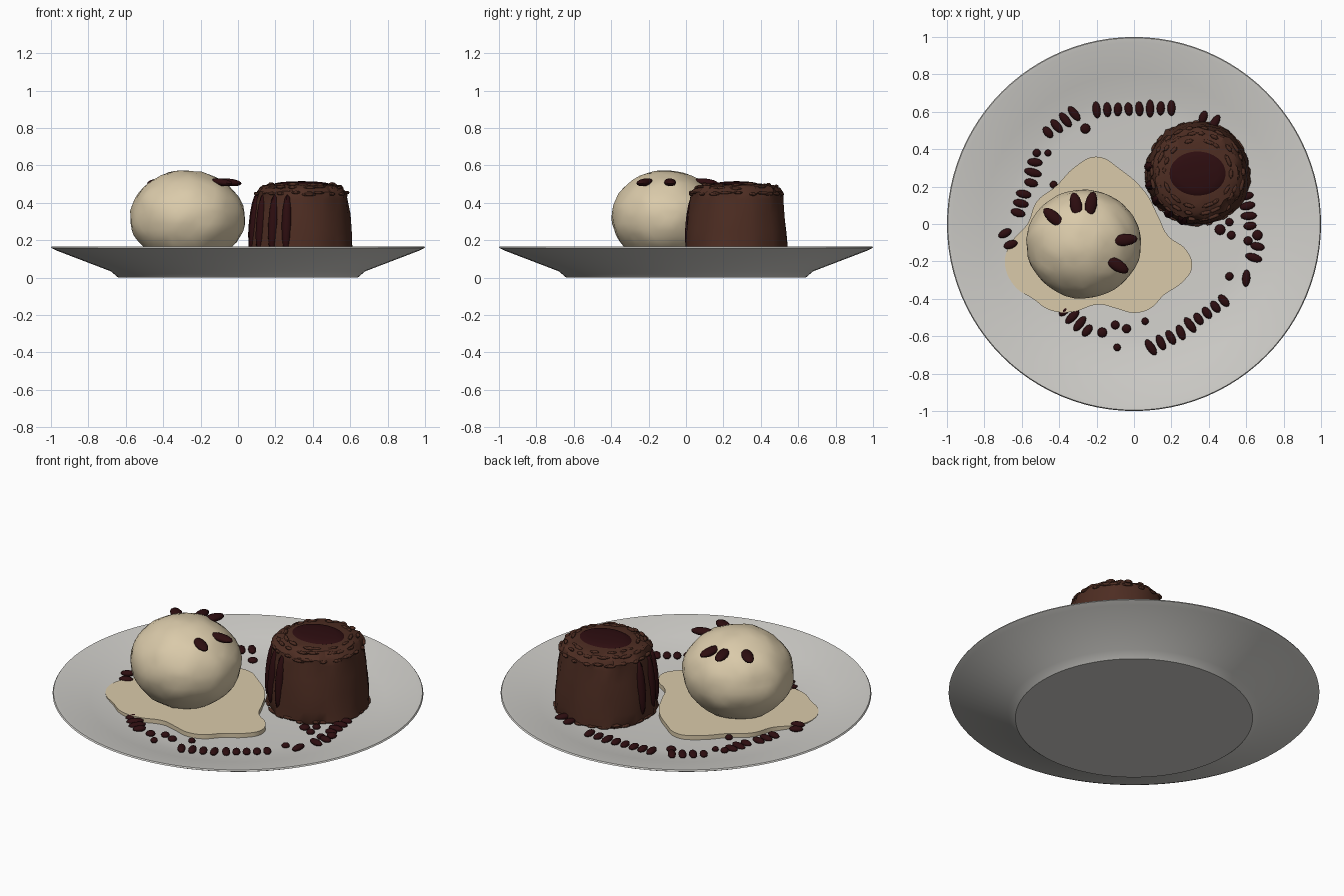
import bpy, bmesh, math, random
from mathutils import Vector, Matrix, noise

cube = bpy.data.objects.get("Cube")
if cube:
    bpy.data.objects.remove(cube, do_unlink=True)
rng = random.Random(4)


def material(name, color):
    m = bpy.data.materials.new(name)
    m.use_nodes = True
    m.diffuse_color = (*color, 1)
    m.node_tree.nodes["Principled BSDF"].inputs["Base Color"].default_value = (*color, 1)
    return m


china = material("white china", (.63, .62, .59))
cream = material("vanilla cream", (.70, .59, .40))
brown = material("chocolate sponge", (.075, .026, .016))
dark = material("dark chocolate", (.026, .004, .005))


def finish(name, bm, mat, angle=None):
    bmesh.ops.recalc_face_normals(bm, faces=bm.faces)
    mesh = bpy.data.meshes.new(name)
    bm.to_mesh(mesh)
    bm.free()
    mesh.materials.append(mat)
    ob = bpy.data.objects.new(name, mesh)
    bpy.context.collection.objects.link(ob)
    if angle:
        bpy.ops.object.select_all(action='DESELECT')
        ob.select_set(True)
        bpy.context.view_layer.objects.active = ob
        bpy.ops.object.shade_smooth_by_angle(angle=math.radians(angle))
    return ob


def lathe(profile, segments, centre=(0, 0)):
    """Revolve (radius, height) points; zero-radius ends close to a pole."""
    bm = bmesh.new()
    rings = []
    for r, z in profile:
        n = segments if r else 1
        rings.append([bm.verts.new((centre[0] + r * math.cos(math.tau * i / n),
                                    centre[1] + r * math.sin(math.tau * i / n), z)) for i in range(n)])
    for a, b in zip(rings, rings[1:]):
        for i in range(segments):
            j = (i + 1) % segments
            quad = [a[i % len(a)], a[j % len(a)], b[j % len(b)], b[i % len(b)]]
            bm.faces.new(list(dict.fromkeys(quad)))
    return bm


def add_ellipsoid(bm, place, size, yaw=0, pitch=0, segments=12):
    """Ellipsoid whose x axis is turned by yaw, then raised by pitch."""
    m = (Matrix.Translation(place) @ Matrix.Rotation(yaw, 4, 'Z')
         @ Matrix.Rotation(-pitch, 4, 'Y') @ Matrix.Diagonal((*size, 1)))
    bmesh.ops.create_uvsphere(bm, u_segments=segments, v_segments=8, radius=1, matrix=m)


# Plate
FLOOR = .085
finish("plate", lathe([(0, 0), (.64, 0), (.68, .034), (.97, .145), (1, .16), (.995, .168),
                       (.97, .165), (.8, .125), (.68, .098), (.58, FLOOR), (0, FLOOR)], 96), china, 25)


def surface(x, y):
    return FLOOR + max(0, math.hypot(x, y) - .58) * .19


# Melted cream puddle
outline = [(-.2, .36), (-.07, .29), (.06, .17), (.13, .04), (.18, -.06), (.28, -.14), (.31, -.23),
           (.26, -.31), (.16, -.38), (.09, -.45), (0, -.475), (-.1, -.45), (-.19, -.43), (-.33, -.47),
           (-.45, -.46), (-.54, -.4), (-.64, -.33), (-.69, -.2), (-.65, -.09), (-.57, 0),
           (-.52, .12), (-.42, .2), (-.31, .31)]
curve = bpy.data.curves.new("puddle", 'CURVE')
curve.dimensions, curve.fill_mode, curve.extrude, curve.resolution_u = '2D', 'BOTH', .014, 6
spline = curve.splines.new('BEZIER')
spline.bezier_points.add(len(outline) - 1)
for point, (x, y) in zip(spline.bezier_points, outline):
    point.co = (x, y, 0)
    point.handle_left_type = point.handle_right_type = 'AUTO'
spline.use_cyclic_u = True
curve.materials.append(cream)
puddle = bpy.data.objects.new("cream_puddle", curve)
puddle.location.z = .096
bpy.context.collection.objects.link(puddle)

# Ice cream scoop with an uneven, lumpy skin
scoop = Vector((-.27, -.107, .322))
bm = bmesh.new()
bmesh.ops.create_icosphere(bm, subdivisions=4, radius=1)
for v in bm.verts:
    lump = noise.noise(v.co * 2.5) * .025 + noise.noise(v.co * 7) * .018
    if v.co.z > .75:
        lump += noise.noise(v.co * 14) * .03
    d = v.co * (1 + lump)
    v.co = scoop + Vector((d.x * .307, d.y * .29, d.z * .25))
finish("ice_cream_scoop", bm, cream, 40)

# Seed-shaped chocolate chips fanned around the top of the scoop
bm = bmesh.new()
for x, y in [(-.43, .035), (-.31, .1), (-.23, .105), (-.05, -.085), (-.09, -.22)]:
    yaw = math.atan2(y - scoop.y, x - scoop.x)
    add_ellipsoid(bm, (x, y, .51), (.07, .032, .02), yaw, -.1)
finish("chocolate_chips", bm, dark, 40)

# Chocolate pudding: tapered body with a rough crust
cake = Vector((.34, .27, 0))
bm = lathe([(.26, FLOOR), (.278, .1), (.275, .16), (.268, .25), (.258, .34), (.248, .42), (.243, .455),
            (.225, .475), (.205, .488), (.17, .497), (.13, .5), (0, .5)], 40, cake.xy)
for v in bm.verts:
    out = Vector((v.co.x - cake.x, v.co.y - cake.y, 0))
    rough = .012 if v.co.z > .44 or v.co.z < .12 else .004
    v.co += out.normalized() * rng.uniform(-rough, rough)
    if .45 < v.co.z < .495:
        v.co.z += rng.uniform(-.008, .008)
finish("pudding_body", bm, brown, 30)

# Ragged flakes of crust around the shoulder and foot
bm = bmesh.new()
for radius, z, count in [(.245, .45, 22), (.215, .482, 18), (.178, .497, 14), (.272, .1, 24)]:
    for i in range(count):
        a = math.tau * (i + rng.uniform(-.3, .3)) / count
        place = cake + Vector((radius * math.cos(a), radius * math.sin(a), z + rng.uniform(-.006, .006)))
        add_ellipsoid(bm, place, (.012, rng.uniform(.02, .045), .009), a, rng.uniform(-.5, .5), 6)
finish("crust_flakes", bm, brown)

# Sauce pool on the pudding
bm = bmesh.new()
add_ellipsoid(bm, cake + Vector((0, 0, .5)), (.15, .118, .016), segments=32)
finish("sauce_pool", bm, dark, 40)

# Sauce drips down one side
bm = bmesh.new()
for degrees in (172, 194, 213, 234, 252):
    a = math.radians(degrees)
    place = cake + Vector((.258 * math.cos(a), .258 * math.sin(a), .29))
    add_ellipsoid(bm, place, (.16, .027, .027), a, math.pi / 2 + .09)
finish("sauce_drips", bm, dark, 40)

# Sauce droplets: rows of ovals laid across a path, as start, end and count
rows = [((-.2, .61), (.2, .62), 8), ((-.46, .49), (-.32, .59), 4), ((-.53, .33), (-.55, .22), 3),
        ((-.59, .16), (-.62, .06), 3), ((-.69, -.05), (-.66, -.11), 2), ((-.37, -.46), (-.25, -.57), 4),
        ((.09, -.66), (.25, -.58), 4), ((.3, -.54), (.48, -.41), 5), ((.6, -.29), (.6, -.29), 1),
        ((.64, -.18), (.66, -.12), 2), ((.62, -.01), (.6, .15), 4), ((.37, .57), (.43, .54), 2)]
bm = bmesh.new()
for start, end, count in rows:
    start, end = Vector(start), Vector(end)
    step = end - start
    yaw = math.atan2(step.y, step.x) + math.pi / 2
    for i in range(count):
        p = start + step * i / max(1, count - 1)
        add_ellipsoid(bm, (p.x, p.y, surface(*p) + .008), (rng.uniform(.035, .05), .022, .016),
                      yaw + rng.uniform(-.12, .12))

# Loose round droplets
for x, y in [(-.26, .51), (-.52, .38), (-.46, .38), (-.43, .21), (-.17, -.58), (-.1, -.54), (-.04, -.56),
             (.06, -.52), (-.09, -.66), (.51, -.28), (.61, -.09), (.66, -.06), (.52, -.06),
             (.51, .01), (.46, -.03)]:
    r = rng.uniform(.018, .03)
    add_ellipsoid(bm, (x, y, surface(x, y) + .008), (r, r, .016))
finish("sauce_droplets", bm, dark, 40)
